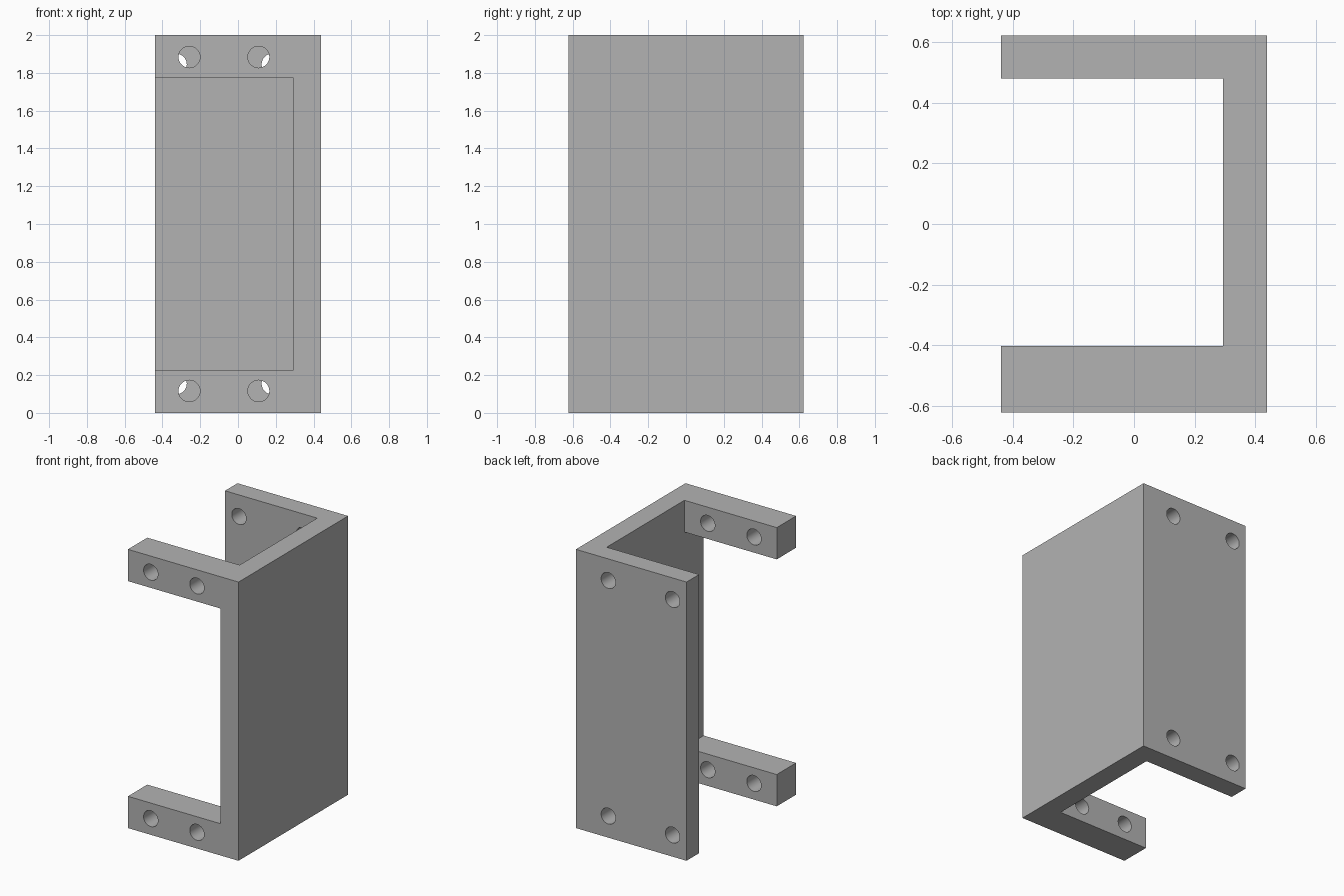
import bpy
import bmesh

if "Cube" in bpy.data.objects:
    bpy.data.objects.remove(bpy.data.objects["Cube"], do_unlink=True)

HALF_W, HALF_D, HEIGHT = 0.439, 0.621, 2.0
SIDE_IN, BACK_IN, FRONT_IN = 0.294, 0.479, -0.402   # inner faces of the walls
ARM_H = 0.228                                       # height of each front arm
HOLE_R = 0.057

grey = bpy.data.materials.new("plain grey")
grey.use_nodes = True
grey.diffuse_color = (0.45, 0.45, 0.45, 1)
grey.node_tree.nodes["Principled BSDF"].inputs["Base Color"].default_value = grey.diffuse_color


def add_object(name, bm):
    bmesh.ops.recalc_face_normals(bm, faces=bm.faces)
    mesh = bpy.data.meshes.new(name)
    bm.to_mesh(mesh)
    bm.free()
    obj = bpy.data.objects.new(name, mesh)
    obj.data.materials.append(grey)
    bpy.context.collection.objects.link(obj)
    return obj


def prism(name, outline, z0, z1):
    bm = bmesh.new()
    face = bm.faces.new([bm.verts.new((x, y, z0)) for x, y in outline])
    top = bmesh.ops.extrude_face_region(bm, geom=[face])["geom"]
    verts = [v for v in top if isinstance(v, bmesh.types.BMVert)]
    bmesh.ops.translate(bm, verts=verts, vec=(0, 0, z1 - z0))
    return add_object(name, bm)


def hole_cutter(x, y, z):
    bpy.ops.mesh.primitive_cylinder_add(vertices=32, radius=HOLE_R, depth=0.4,
                                        location=(x, y, z), rotation=(1.570796, 0, 0))
    obj = bpy.context.object
    obj.name = "hole_cutter"
    obj.hide_render = True
    return obj


def cut(target, cutter):
    mod = target.modifiers.new("cut", "BOOLEAN")
    mod.operation, mod.solver, mod.object = "DIFFERENCE", "EXACT", cutter
    bpy.context.view_layer.objects.active = target
    bpy.ops.object.modifier_apply(modifier=mod.name)
    bpy.data.objects.remove(cutter, do_unlink=True)


# C-shaped channel, open on one side
bracket = prism("bracket", [
    (-HALF_W, -HALF_D), (HALF_W, -HALF_D), (HALF_W, HALF_D), (-HALF_W, HALF_D),
    (-HALF_W, BACK_IN), (SIDE_IN, BACK_IN), (SIDE_IN, FRONT_IN), (-HALF_W, FRONT_IN),
], 0, HEIGHT)

# Front opening that leaves two arms, top and bottom
window = prism("window_cutter", [
    (-1, -1), (SIDE_IN, -1), (SIDE_IN, 0), (-1, 0)], ARM_H, HEIGHT - ARM_H)
window.hide_render = True
cut(bracket, window)

# Screw holes: two per arm, four in the back wall
for columns, y, inset in (((-0.258, 0.109), -0.51, 0.116), ((-0.328, 0.182), 0.55, 0.155)):
    for x in columns:
        for z in (inset, HEIGHT - inset):
            cut(bracket, hole_cutter(x, y, z))

bpy.ops.object.select_all(action="DESELECT")
bracket.select_set(True)
bpy.context.view_layer.objects.active = bracket
bpy.ops.object.shade_smooth_by_angle()
